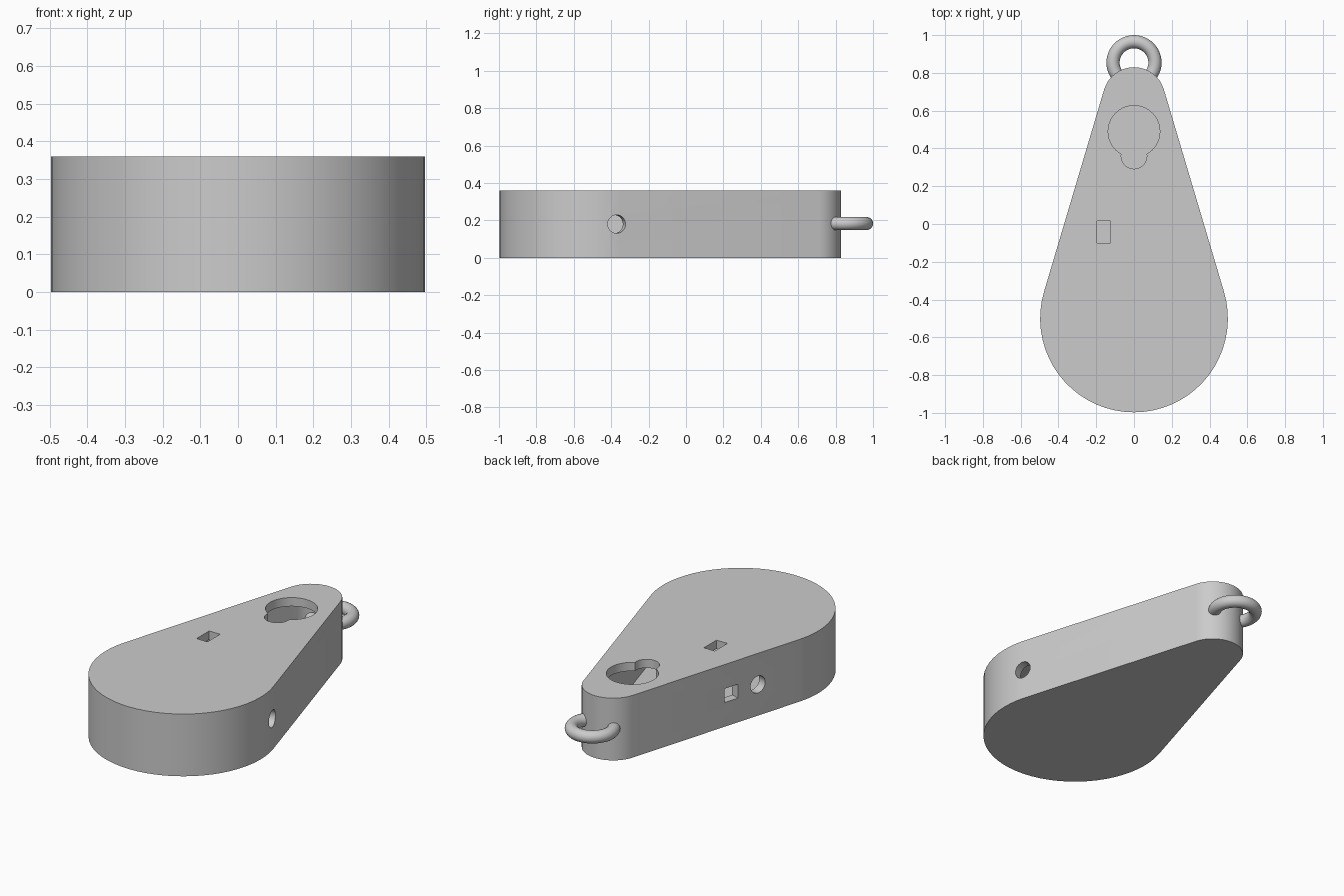
import bpy, bmesh, math
from mathutils import Vector

if "Cube" in bpy.data.objects:
    bpy.data.objects.remove(bpy.data.objects["Cube"])

HEIGHT, WALL = 0.36, 0.05
grey = bpy.data.materials.new("plain grey")
grey.use_nodes = True
grey.diffuse_color = (0.6, 0.6, 0.6, 1)
grey.node_tree.nodes["Principled BSDF"].inputs["Base Color"].default_value = (0.6, 0.6, 0.6, 1)


def arc(cy, radius, start, end, steps):
    angles = [start + (end - start) * i / steps for i in range(steps + 1)]
    return [(radius * math.cos(a), cy + radius * math.sin(a)) for a in angles]


def teardrop(inset):
    # Two arcs joined by their common tangents
    big, small, low, high = 0.497 - inset, 0.165 - inset, -0.5, 0.665
    tilt = math.asin((big - small) / (high - low))
    return (arc(high, small, tilt, math.pi - tilt, 16)
            + arc(low, big, math.pi - tilt, 2 * math.pi + tilt, 36))


def prism(name, outline, z0, z1):
    bm = bmesh.new()
    face = bm.faces.new([bm.verts.new((x, y, z0)) for x, y in outline])
    top = bmesh.ops.extrude_face_region(bm, geom=[face])["geom"]
    bmesh.ops.translate(bm, vec=(0, 0, z1 - z0),
                        verts=[v for v in top if isinstance(v, bmesh.types.BMVert)])
    bmesh.ops.recalc_face_normals(bm, faces=bm.faces)
    mesh = bpy.data.meshes.new(name)
    bm.to_mesh(mesh)
    bm.free()
    obj = bpy.data.objects.new(name, mesh)
    bpy.context.collection.objects.link(obj)
    mesh.materials.append(grey)
    return obj


def cut(target, cutter):
    mod = target.modifiers.new(cutter.name, "BOOLEAN")
    mod.operation, mod.solver, mod.object = "DIFFERENCE", "EXACT", cutter
    bpy.context.view_layer.objects.active = target
    bpy.ops.object.modifier_apply(modifier=mod.name)
    bpy.data.objects.remove(cutter)


def side_hole(name, outline, side, y):
    # Stand the prism so that it pierces the slanted wall squarely
    obj = prism(name, outline, -0.1, 0.1)
    tilt = math.asin((0.497 - 0.165) / 1.165)
    normal = Vector((side * math.cos(tilt), math.sin(tilt), 0))
    obj.rotation_euler = normal.to_track_quat("Z", "Y").to_euler()
    obj.location = (side * (0.371 - 0.297 * y), y, HEIGHT / 2)
    bpy.context.view_layer.update()
    return obj


def smooth(obj):
    bpy.ops.object.select_all(action="DESELECT")
    obj.select_set(True)
    bpy.context.view_layer.objects.active = obj
    bpy.ops.object.shade_smooth_by_angle(angle=math.radians(30))


# Hollow teardrop case
case = prism("case", teardrop(0), 0, HEIGHT)
cut(case, prism("cavity", teardrop(WALL), WALL, HEIGHT - WALL))

# Keyhole opening in the lid
for name, cy, radius in (("keyhole_round", 0.49, 0.137), ("keyhole_slot", 0.36, 0.068)):
    cut(case, prism(name, arc(cy, radius, 0, math.tau, 40)[:-1], HEIGHT - 0.1, HEIGHT + 0.1))

# Small rectangular window in the lid
cut(case, prism("window", [(-0.195, -0.1), (-0.125, -0.1), (-0.125, 0.015), (-0.195, 0.015)],
                HEIGHT - 0.1, HEIGHT + 0.1))

# Round holes on both sides, and a square port on the right
circle = arc(0, 0.049, 0, math.tau, 32)[:-1]
cut(case, side_hole("left_hole", circle, 1, -0.37))
cut(case, side_hole("right_hole", circle, -1, -0.09))
square = [(-0.045, -0.04), (0.045, -0.04), (0.045, 0.04), (-0.045, 0.04)]
cut(case, side_hole("right_port", square, -1, 0.08))
smooth(case)

# Ring at the narrow end
bpy.ops.mesh.primitive_torus_add(major_segments=48, minor_segments=20, major_radius=0.111,
                                 minor_radius=0.035, location=(0, 0.854, 0.183))
ring = bpy.context.object
ring.name = "ring"
ring.data.materials.append(grey)
smooth(ring)
